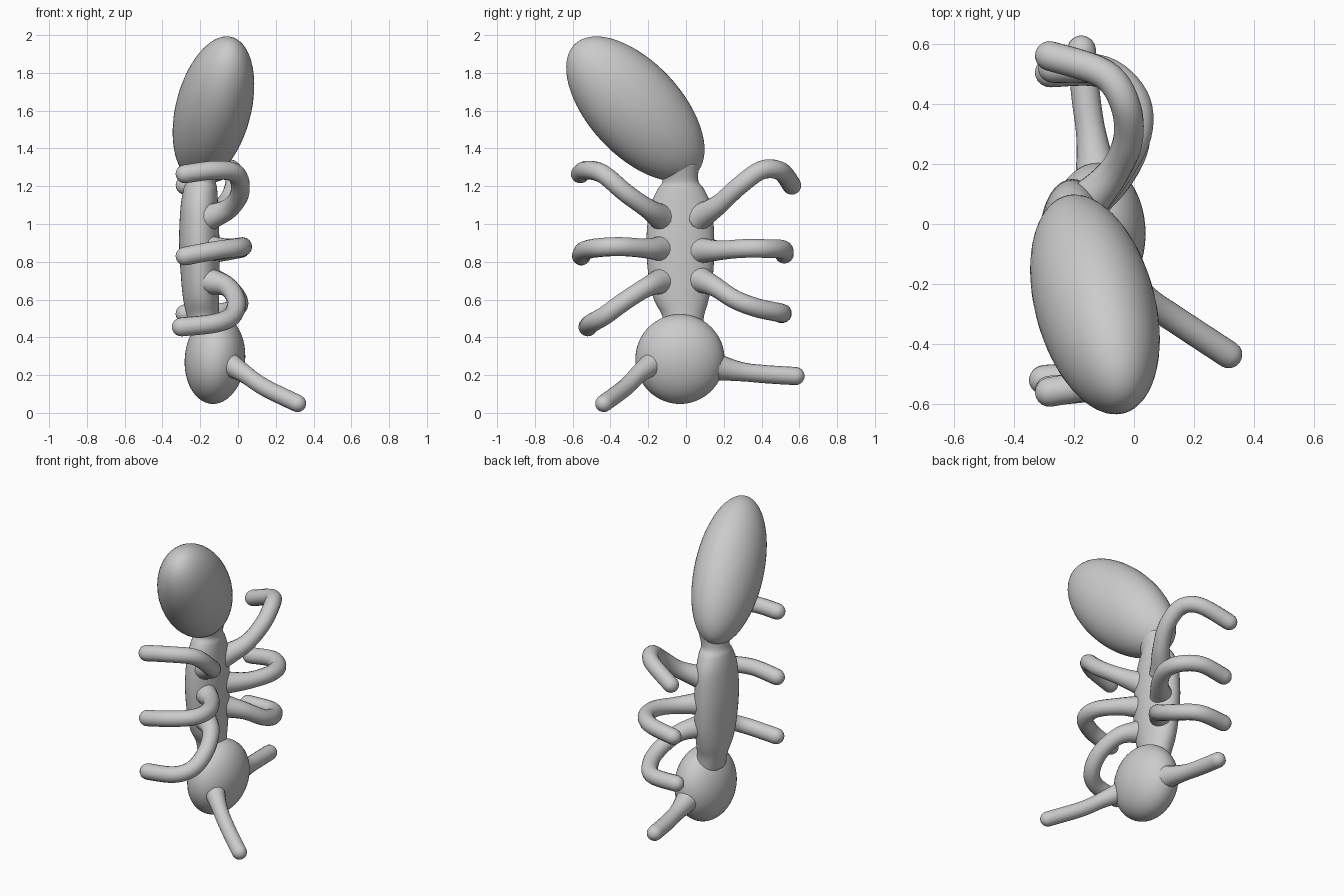
import bpy, bmesh, math
from mathutils import Vector, Matrix

if "Cube" in bpy.data.objects:
    bpy.data.objects.remove(bpy.data.objects["Cube"])


def finish(name, bm):
    me = bpy.data.meshes.new(name)
    bmesh.ops.recalc_face_normals(bm, faces=bm.faces)
    for f in bm.faces:
        f.smooth = True
    bm.to_mesh(me)
    bm.free()
    ob = bpy.data.objects.new(name, me)
    bpy.context.collection.objects.link(ob)
    return ob


def ellipsoid(name, centre, radii, axis=(0, 0, 1)):
    z = Vector(axis).normalized()
    y = z.cross(Vector((1, 0, 0))).normalized()
    rot = Matrix((y.cross(z), y, z)).transposed().to_4x4()
    bm = bmesh.new()
    bmesh.ops.create_uvsphere(bm, u_segments=48, v_segments=32, radius=1)
    bm.transform(Matrix.Translation(centre) @ rot @ Matrix.Diagonal((*radii, 1)))
    return finish(name, bm)


def smooth_path(pts, steps):
    """Catmull-Rom samples through points of any dimension."""
    p = [pts[0]] + list(pts) + [pts[-1]]
    out = []
    for i in range(len(pts) - 1):
        for s in range(steps):
            t = s / steps
            out.append(tuple(
                0.5 * (2 * b + (c - a) * t + (2 * a - 5 * b + 4 * c - d) * t * t
                       + (3 * b - a - 3 * c + d) * t ** 3)
                for a, b, c, d in zip(p[i], p[i + 1], p[i + 2], p[i + 3])))
    return out + [tuple(pts[-1])]


def bridge(bm, rings):
    n = len(rings[0])
    for a, b in zip(rings, rings[1:]):
        for k in range(n):
            bm.faces.new((a[k], a[(k + 1) % n], b[(k + 1) % n], b[k]))
    bm.faces.new(rings[0])
    bm.faces.new(rings[-1])


def limb(name, pts, r, flare, n=16):
    """Round tube with a flared root and a rounded tip."""
    c = [Vector(p) for p in smooth_path(pts, 6)]
    rad = [r * (1 + flare * max(0, 1 - i / 9) ** 2) for i in range(len(c))]
    end = (c[-1] - c[-2]).normalized()
    last = c[-1]
    for a in (20, 40, 60, 75, 86):
        c.append(last + end * r * math.sin(math.radians(a)))
        rad.append(r * math.cos(math.radians(a)))
    bm = bmesh.new()
    rings = []
    side, prev = None, None
    for i, p in enumerate(c):
        t = (c[min(i + 1, len(c) - 1)] - c[max(i - 1, 0)]).normalized()
        side = t.orthogonal().normalized() if side is None else prev.rotation_difference(t) @ side
        prev = t
        up = t.cross(side)
        rings.append([bm.verts.new(p + rad[i] * (side * math.cos(2 * math.pi * k / n)
                                                 + up * math.sin(2 * math.pi * k / n)))
                      for k in range(n)])
    bridge(bm, rings)
    return finish(name, bm)


# abdomen and head
ellipsoid("abdomen", (-0.13, -0.268, 1.61), (0.198, 0.247, 0.477), (0.2, -0.665, 0.72))
ellipsoid("head", (-0.122, -0.032, 0.285), (0.16, 0.236, 0.238), (0.08, 0, 1))

# thorax: stacked ellipses (cx, cy, z, rx, ry)
sections = [(-0.17, -0.02, 0.42, 0.08, 0.11), (-0.185, -0.015, 0.51, 0.085, 0.11),
            (-0.195, -0.025, 0.6, 0.095, 0.145), (-0.2, -0.028, 0.72, 0.102, 0.17),
            (-0.205, -0.03, 0.9, 0.107, 0.18), (-0.205, -0.028, 1.08, 0.1, 0.165),
            (-0.2, -0.027, 1.18, 0.09, 0.125), (-0.195, -0.03, 1.23, 0.08, 0.095),
            (-0.18, -0.04, 1.32, 0.09, 0.11)]
bm = bmesh.new()
bridge(bm, [[bm.verts.new((cx + rx * math.cos(2 * math.pi * k / 40),
                           cy + ry * math.sin(2 * math.pi * k / 40), z)) for k in range(40)]
            for cx, cy, z, rx, ry in smooth_path(sections, 5)])
finish("thorax", bm)

# six bent legs, each posed a little differently
limbs = {
    "left_upper_leg": [(-.17, -.12, 1.03), (-.05, -.2, 1.08), (.01, -.32, 1.165),
                       (-.01, -.44, 1.265), (-.12, -.525, 1.285), (-.28, -.56, 1.265)],
    "left_middle_leg": [(-.17, -.12, .87), (-.06, -.2, .87), (.02, -.34, .88),
                        (0, -.46, .875), (-.12, -.535, .86), (-.28, -.555, .83)],
    "left_lower_leg": [(-.17, -.12, .7), (-.06, -.2, .67), (-.01, -.32, .595),
                       (-.03, -.43, .515), (-.12, -.5, .475), (-.3, -.52, .455)],
    "right_upper_leg": [(-.17, .06, 1.03), (-.07, .17, 1.1), (-.02, .28, 1.2),
                        (-.03, .4, 1.285), (-.1, .5, 1.28), (-.28, .56, 1.205)],
    "right_middle_leg": [(-.17, .06, .86), (-.06, .17, .86), (.01, .3, .87),
                         (0, .42, .87), (-.1, .51, .865), (-.27, .52, .84)],
    "right_lower_leg": [(-.17, .06, .71), (-.06, .15, .67), (0, .26, .6),
                        (-.01, .38, .555), (-.1, .5, .53), (-.28, .505, .525)],
}
for name, pts in limbs.items():
    limb(name, pts, 0.05, 0.6)

# antennae
limb("left_antenna", [(-.08, -.15, .28), (.03, -.245, .21), (.14, -.32, .135),
                      (.315, -.435, .05)], 0.046, 0.7)
limb("right_antenna", [(-.12, .13, .25), (-.14, .28, .22), (-.16, .42, .205),
                       (-.175, .58, .195)], 0.048, 0.8)
